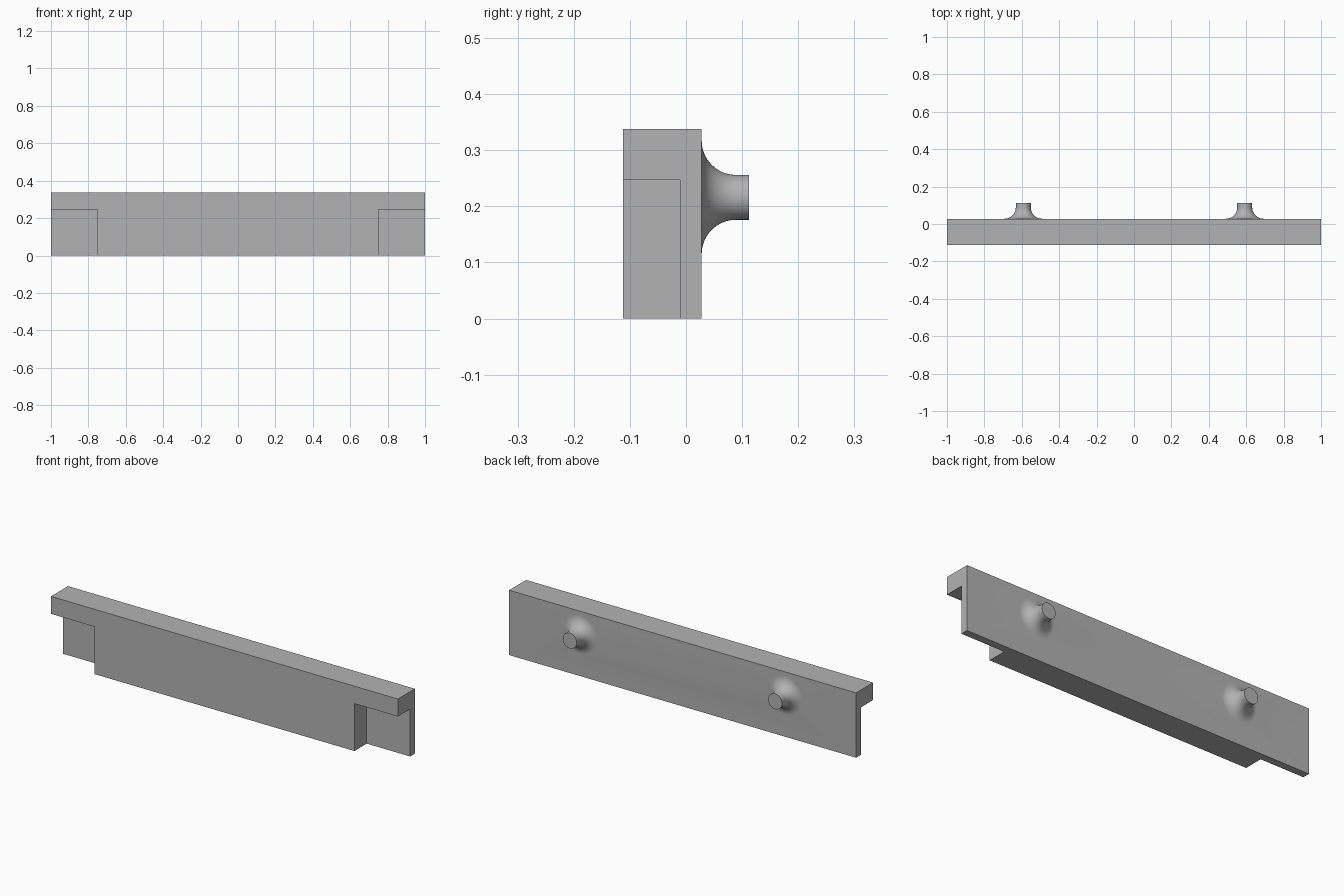
import bpy
import math
from mathutils import Matrix

cube = bpy.data.objects.get("Cube")
if cube:
    bpy.data.objects.remove(cube, do_unlink=True)

FRONT, BACK, TIP = -0.112, 0.028, 0.112
HEIGHT = 0.338
BOSS_X, BOSS_Z, BOSS_R, FILLET = 0.592, 0.216, 0.04, 0.061
HOLE_R = 0.021

grey = bpy.data.materials.new("grey")
grey.use_nodes = True
grey.diffuse_color = (0.45, 0.45, 0.45, 1)
grey.node_tree.nodes["Principled BSDF"].inputs["Base Color"].default_value = grey.diffuse_color


def box(name, low, high):
    size = [b - a for a, b in zip(low, high)]
    mid = [(a + b) / 2 for a, b in zip(low, high)]
    bpy.ops.mesh.primitive_cube_add(size=1, location=mid)
    obj = bpy.context.object
    obj.name = name
    obj.data.transform(Matrix.Diagonal((*size, 1)))
    return obj


def lathe(name, profile, x, z, steps=64):
    """Closed solid turned about the y axis from (radius, y) points."""
    verts, faces = [], []
    for r, y in profile:
        for i in range(steps):
            a = math.tau * i / steps
            verts.append((r * math.cos(a), y, r * math.sin(a)))
    for ring in range(len(profile) - 1):
        for i in range(steps):
            a, b = ring * steps + i, ring * steps + (i + 1) % steps
            faces.append((a, b, b + steps, a + steps))
    faces.append(tuple(reversed(range(steps))))
    faces.append(tuple(range(len(verts) - steps, len(verts))))
    mesh = bpy.data.meshes.new(name)
    mesh.from_pydata(verts, [], faces)
    obj = bpy.data.objects.new(name, mesh)
    bpy.context.collection.objects.link(obj)
    obj.location = (x, 0, z)
    return obj


def combine(target, tool, operation):
    tool.hide_render = True
    mod = target.modifiers.new(tool.name, "BOOLEAN")
    mod.operation, mod.object, mod.solver = operation, tool, "EXACT"
    bpy.context.view_layer.update()
    bpy.context.view_layer.objects.active = target
    bpy.ops.object.modifier_apply(modifier=mod.name)
    bpy.data.objects.remove(tool, do_unlink=True)


# Main rail
rail = box("mounting_rail", (-1, FRONT, 0), (1, BACK, HEIGHT))
rail.data.materials.append(grey)

# Flared boss profile, rooted inside the rail
flare = [(BOSS_R + FILLET, BACK - 0.01)]
for i in range(17):
    a = math.pi / 2 * i / 16
    flare.append((BOSS_R + FILLET * (1 - math.sin(a)),
                  BACK + FILLET * (1 - math.cos(a))))
flare.append((BOSS_R, TIP))
bore = [(HOLE_R, -0.2), (HOLE_R, 0.2)]

for side in (-1, 1):
    # Notch under each end, leaving a thin back tab
    x0, x1 = sorted((side * 0.75, side * 1.1))
    combine(rail, box("end_notch", (x0, -0.2, -0.1), (x1, -0.011, 0.247)), "DIFFERENCE")
    combine(rail, lathe("flared_boss", flare, side * BOSS_X, BOSS_Z), "UNION")
    # Through holes in boss and tab
    combine(rail, lathe("boss_hole", bore, side * BOSS_X, BOSS_Z, 32), "DIFFERENCE")
    combine(rail, lathe("tab_hole", bore, side * 0.877, 0.125, 32), "DIFFERENCE")

rail.data.materials.clear()
rail.data.materials.append(grey)
for face in rail.data.polygons:
    face.material_index = 0
bpy.ops.object.select_all(action="DESELECT")
rail.select_set(True)
bpy.context.view_layer.objects.active = rail
bpy.ops.object.shade_smooth_by_angle(angle=math.radians(30))
